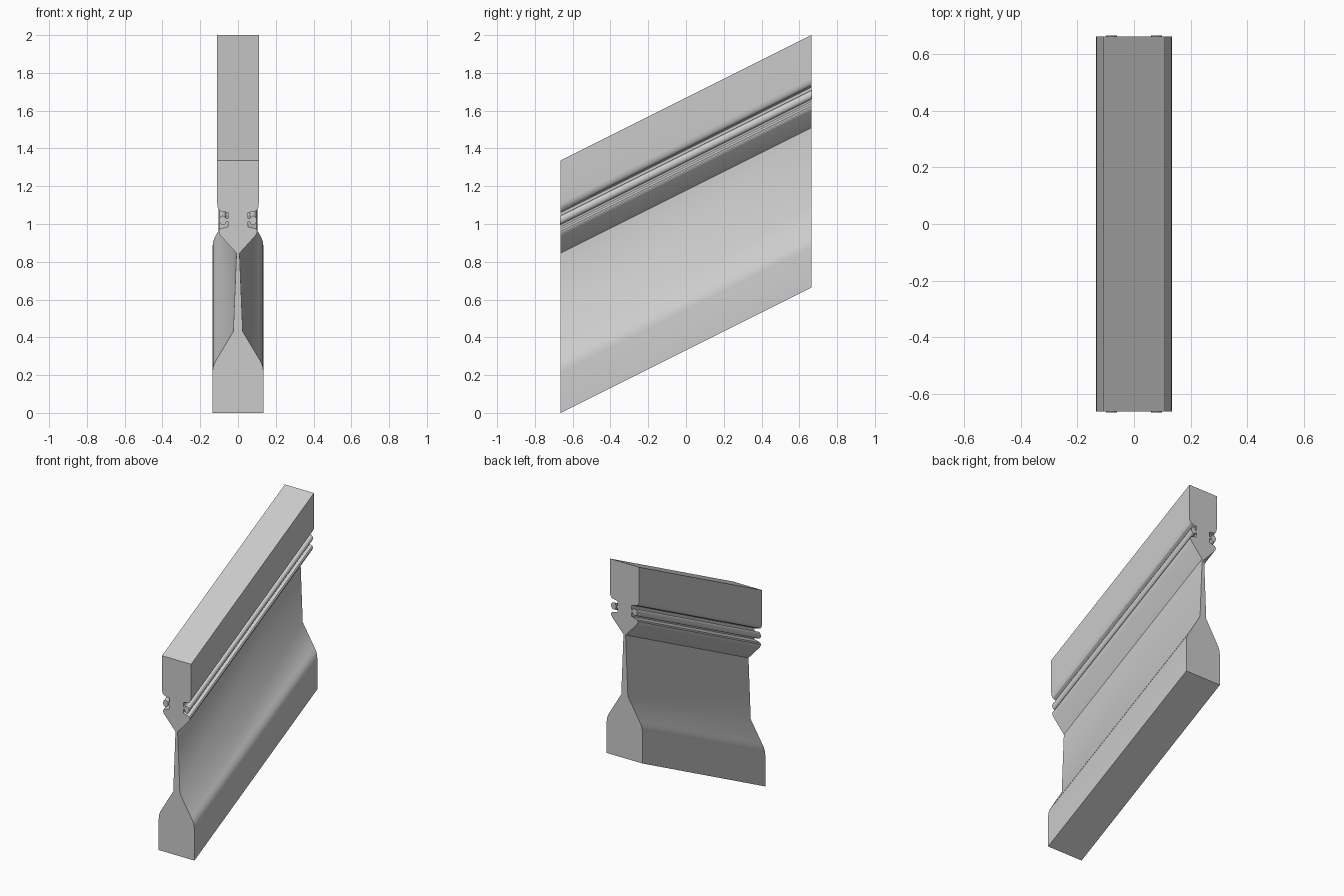
import bpy, bmesh, math

if "Cube" in bpy.data.objects:
    bpy.data.objects.remove(bpy.data.objects["Cube"])

HALF_LEN = 0.664   # half run along y
SLOPE = 0.5        # stair pitch


def sloped_extrusion(name, profile, half_len=HALF_LEN):
    """Sweep an (x, z) profile along the stair pitch with vertical ends."""
    bm = bmesh.new()
    ends = []
    for y in (-half_len, half_len):
        lift = SLOPE * (y + HALF_LEN)
        ends.append([bm.verts.new((x, y, z + lift)) for x, z in profile])
    a, b = ends
    n = len(profile)
    for i in range(n):
        j = (i + 1) % n
        bm.faces.new((a[i], a[j], b[j], b[i]))
    bm.faces.new(a[::-1])
    bm.faces.new(b)
    bmesh.ops.recalc_face_normals(bm, faces=bm.faces)
    mesh = bpy.data.meshes.new(name)
    bm.to_mesh(mesh)
    bm.free()
    ob = bpy.data.objects.new(name, mesh)
    bpy.context.collection.objects.link(ob)
    bpy.ops.object.select_all(action='DESELECT')
    ob.select_set(True)
    bpy.context.view_layer.objects.active = ob
    bpy.ops.object.shade_smooth_by_angle(angle=math.radians(32))
    return ob


# Balustrade wall: right half of the section, from foot to top
half = [
    (0.135, 0.0), (0.135, 0.215), (0.132, 0.24), (0.125, 0.262), (0.112, 0.285),
    (0.025, 0.43), (0.008, 0.845),
    # rounded lower lip of the rail groove
    (0.092, 0.938), (0.100, 0.950), (0.102, 0.962), (0.097, 0.972), (0.085, 0.977),
    # groove floor, back and ceiling
    (0.052, 0.985), (0.052, 1.060), (0.085, 1.066),
    # rounded underside of the upper block
    (0.097, 1.070), (0.104, 1.079), (0.109, 1.092),
    (0.110, 1.110), (0.110, 1.336),
]
sloped_extrusion("balustrade_wall", half + [(-x, z) for x, z in reversed(half)])

# Handrails sitting in the grooves, with the strips that hold them
for side, label in ((1, "right"), (-1, "left")):
    rail = []
    for i in range(16):
        t = 2 * math.pi * i / 16
        rail.append((side * (0.080 + 0.019 * math.cos(t)), 1.020 + 0.024 * math.sin(t)))
    sloped_extrusion("handrail_" + label, rail, HALF_LEN + 0.004)
    strip = [(side * x, z) for x, z in ((0.050, 1.012), (0.070, 1.012), (0.070, 1.028), (0.050, 1.028))]
    sloped_extrusion("rail_mount_" + label, strip)
